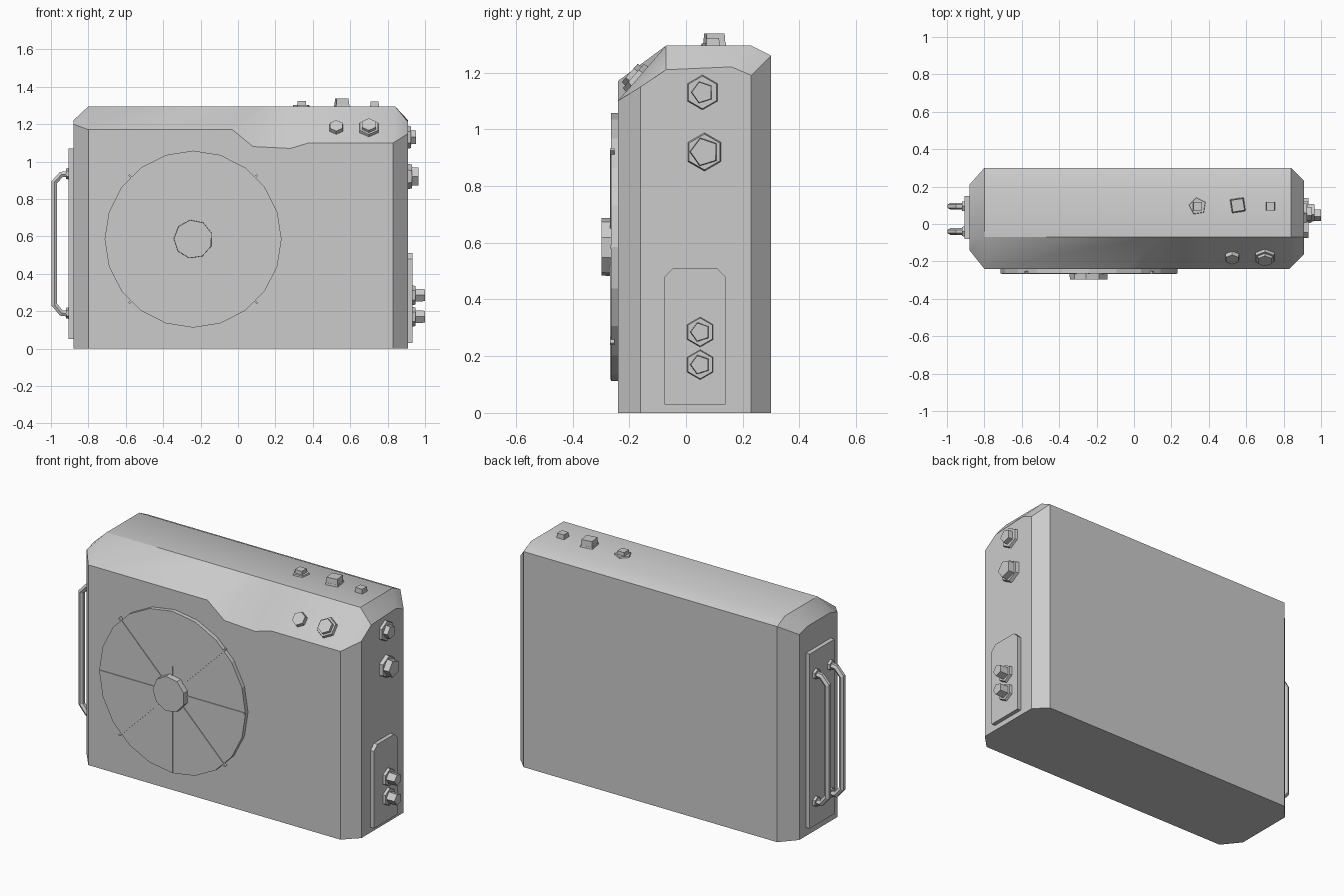
import bpy, bmesh, math
from mathutils import Vector, Matrix

if "Cube" in bpy.data.objects:
    bpy.data.objects.remove(bpy.data.objects["Cube"])


def make_object(name, bm, smooth=None):
    bmesh.ops.recalc_face_normals(bm, faces=bm.faces)
    me = bpy.data.meshes.new(name)
    bm.to_mesh(me)
    bm.free()
    ob = bpy.data.objects.new(name, me)
    bpy.context.collection.objects.link(ob)
    if smooth:
        bpy.ops.object.select_all(action='DESELECT')
        ob.select_set(True)
        bpy.context.view_layer.objects.active = ob
        bpy.ops.object.shade_smooth_by_angle(angle=math.radians(smooth))
    return ob


def add_prism(bm, center, axis, sides, r1, r2, lo, hi, turn=0.0):
    """Tapered n-gon prism along axis, from lo to hi measured from center."""
    axis = Vector(axis).normalized()
    mat = (Matrix.Translation(Vector(center) + axis * (lo + hi) / 2)
           @ axis.to_track_quat('Z', 'Y').to_matrix().to_4x4()
           @ Matrix.Rotation(turn, 4, 'Z'))
    bmesh.ops.create_cone(bm, cap_ends=True, segments=sides, radius1=r1,
                          radius2=r2, depth=hi - lo, matrix=mat)


def knob(name, center, axis, base, stub, turn=0.0):
    """base and stub are (sides, radius, height)."""
    bm = bmesh.new()
    if base:
        add_prism(bm, center, axis, base[0], base[1], base[1] * 0.9, -0.01, base[2], turn)
    add_prism(bm, center, axis, stub[0], stub[1], stub[1] * 0.9, -0.01, stub[2], turn + 0.3 * (stub[0] == 5))
    return make_object(name, bm)


def side_plate(name, outline, x0, x1):
    """Flat plate from a y-z outline; the outer face is slightly inset."""
    bm = bmesh.new()
    face = bm.faces.new([bm.verts.new((x0, y, z)) for y, z in outline])
    ext = bmesh.ops.extrude_face_region(bm, geom=[face])
    vs = [g for g in ext['geom'] if isinstance(g, bmesh.types.BMVert)]
    bmesh.ops.translate(bm, verts=vs, vec=(x1 - x0, 0, 0))
    return make_object(name, bm)


# Case: cross-sections lofted along x, with the control scoop at front right
# front x, ridge x, front y, back y, front edge z, ridge z, top back z, back edge z
sections = [
    (-0.88, -0.88, -0.14, 0.21, 1.20, 1.22, 1.22, 1.20),
    (-0.80, -0.80, -0.24, 0.30, 1.17, 1.295, 1.295, 1.26),
    (-0.03, 0.11, -0.24, 0.30, 1.17, 1.295, 1.295, 1.26),
    (0.08, 0.17, -0.24, 0.30, 1.08, 1.295, 1.295, 1.26),
    (0.28, 0.28, -0.24, 0.30, 1.07, 1.295, 1.295, 1.26),
    (0.38, 0.38, -0.24, 0.30, 1.10, 1.295, 1.295, 1.26),
    (0.83, 0.84, -0.24, 0.30, 1.10, 1.295, 1.295, 1.26),
    (0.91, 0.91, -0.16, 0.23, 1.15, 1.21, 1.22, 1.19),
]
bm = bmesh.new()
rings = []
for xf, xm, yf, yb, zf, zm, zt, zb in sections:
    yt = yb - 0.07
    pts = [(xf, yf, 0), (xf, yf, zf), (xm, -0.07, zm), (xm, yt, zt), (xm, yb, zb), (xm, yb, 0)]
    rings.append([bm.verts.new(p) for p in pts])
for a, b in zip(rings, rings[1:]):
    for i in range(6):
        j = (i + 1) % 6
        bm.faces.new((a[i], a[j], b[j], b[i]))
bm.faces.new(rings[0])
bm.faces.new(rings[-1])
make_object("case", bm, 32)

# Fan disc, spokes and hub
fan = Vector((-0.24, -0.24, 0.585))
front = (0, -1, 0)
bm = bmesh.new()
add_prism(bm, fan, front, 20, 0.473, 0.473, -0.01, 0.024)
make_object("fan_disc", bm)

bm = bmesh.new()
for i in range(8):
    length = 0.15 if i == 2 else (0.485 if i % 2 else 0.468)
    mat = (Matrix.Translation(fan + Vector((0, -0.02, 0)))
           @ Matrix.Rotation(-i * math.pi / 4, 4, 'Y')
           @ Matrix.Translation((length / 2, 0, 0))
           @ Matrix.Diagonal((length, 0.016, 0.01, 1)))
    bmesh.ops.create_cube(bm, size=1, matrix=mat)
make_object("fan_spokes", bm)

bm = bmesh.new()
add_prism(bm, fan, front, 9, 0.105, 0.103, 0.0, 0.058, 0.15)
make_object("fan_hub", bm)

# Socket plate and its plugs on the right side
side_plate("socket_plate", [(-0.075, 0.03), (0.14, 0.03), (0.14, 0.48), (0.11, 0.51),
                            (-0.045, 0.51), (-0.075, 0.48)], 0.90, 0.933)
right = (1, 0, 0)
for i, z in enumerate((0.17, 0.285)):
    knob(f"plug_{i + 1}", (0.933, 0.05, z), right, (6, 0.055, 0.015), (5, 0.037, 0.067))

# Upper knobs on the right side
knob("side_knob_small", (0.91, 0.058, 1.13), right, (6, 0.064, 0.015), (5, 0.042, 0.042))
knob("side_knob_large", (0.91, 0.065, 0.92), right, (6, 0.07, 0.02), (5, 0.055, 0.055))

# Buttons on the top
up = (0, 0, 1)
q = math.pi / 4
knob("top_button_1", (0.34, 0.095, 1.295), up, (5, 0.05, 0.008), (4, 0.035, 0.028), q)
knob("top_button_2", (0.555, 0.10, 1.295), up, (4, 0.055, 0.01), (4, 0.05, 0.042), q + 0.15)
knob("top_button_3", (0.73, 0.095, 1.295), up, None, (4, 0.034, 0.027), q)

# Dials on the sloping control panel
slope = (0, -0.195, 0.17)
knob("dial_small", (0.525, -0.172, 1.176), slope, None, (6, 0.043, 0.025))
knob("dial_large", (0.70, -0.172, 1.176), slope, (6, 0.062, 0.018), (6, 0.047, 0.035))

# Handle plate on the left side
side_plate("handle_plate", [(-0.08, 0.05), (0.15, 0.05), (0.15, 1.07), (-0.08, 1.07)],
           -0.87, -0.905)

# Two bent handles with their mounts
path = [(-0.895, 0.185), (-0.945, 0.190), (-0.982, 0.235),
        (-0.982, 0.890), (-0.945, 0.930), (-0.895, 0.935)]
for i, y in enumerate((-0.04, 0.095)):
    cu = bpy.data.curves.new(f"handle_{i + 1}", 'CURVE')
    cu.dimensions = '3D'
    cu.bevel_depth = 0.018
    cu.bevel_resolution = 1
    cu.use_fill_caps = True
    sp = cu.splines.new('POLY')
    sp.points.add(len(path) - 1)
    for p, (x, z) in zip(sp.points, path):
        p.co = (x, y, z, 1)
    sp.use_smooth = False
    bpy.context.collection.objects.link(bpy.data.objects.new(cu.name, cu))
    for j, z in enumerate((0.19, 0.935)):
        bm = bmesh.new()
        add_prism(bm, (-0.905, y, z), (-1, 0, 0), 6, 0.034, 0.028, -0.01, 0.014)
        make_object(f"handle_mount_{i + 1}_{j + 1}", bm)
